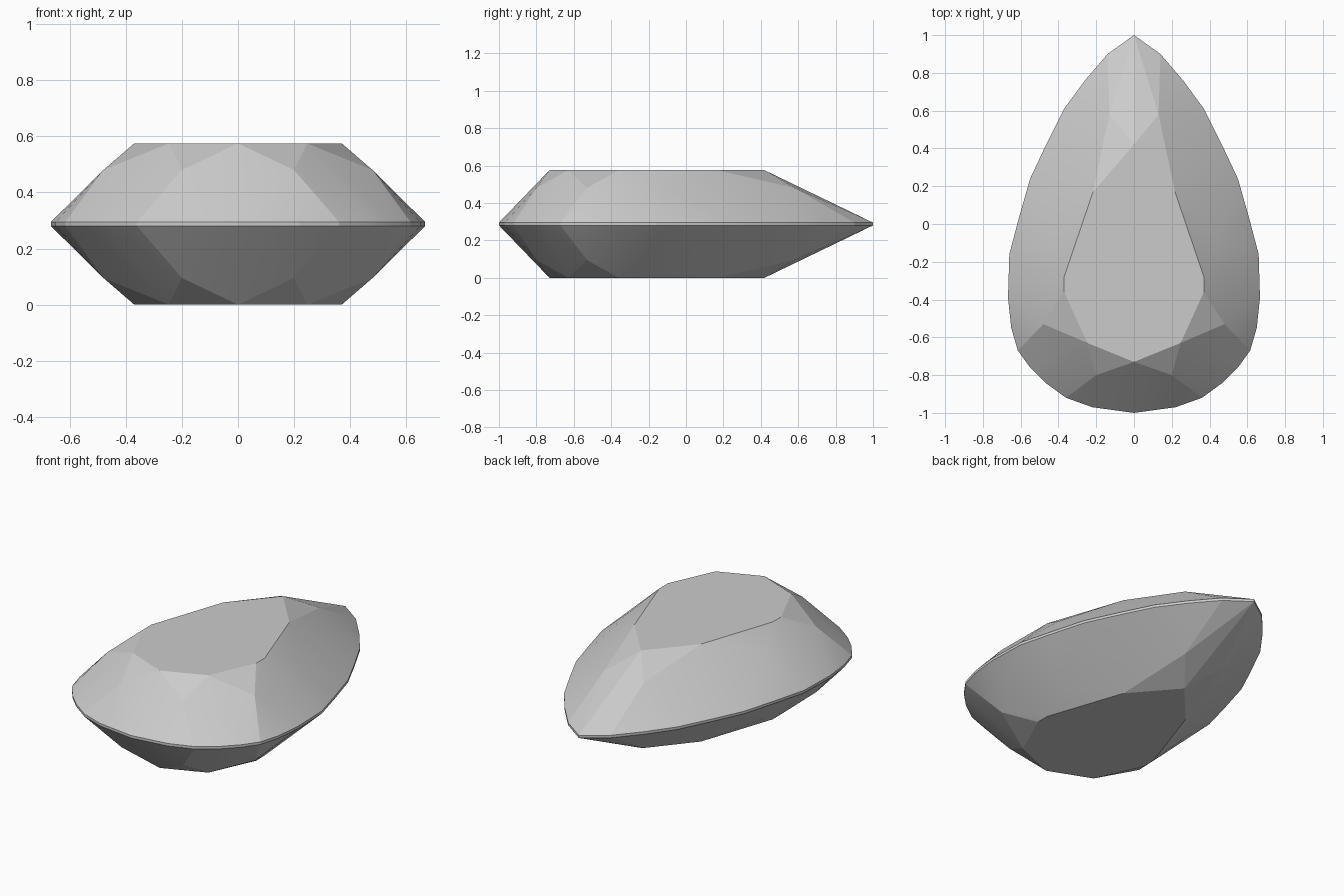
import bpy, bmesh, math

if "Cube" in bpy.data.objects:
    bpy.data.objects.remove(bpy.data.objects["Cube"])

MID = 0.2875  # height of the girdle plane

# Half outlines (x >= 0) of each ring, from the tip round to the blunt end
girdle = [(0, 1), (.14, .9), (.26, .76), (.37, .61), (.47, .41), (.55, .24),
          (.61, .03), (.66, -.16), (.667, -.39), (.65, -.55), (.615, -.67),
          (.55, -.76), (.47, -.84), (.36, -.92), (.22, -.97), (0, -1)]
facet_corners = [(.13, .58), (.445, -.1), (.48, -.53), (.2, -.8)]
table = [(0, .42), (.217, .17), (.37, -.28), (.37, -.36), (.247, -.63), (0, -.73)]

bm = bmesh.new()


def add_ring(points, offset):
    """Add a ring mirrored in x, both above and below the girdle plane."""
    for x, y in points:
        for sx in ((1, -1) if x else (1,)):
            for sz in (1, -1):
                bm.verts.new((sx * x, y, MID + sz * offset))


add_ring(girdle, 0.0075)
add_ring(facet_corners, 0.1925)
add_ring(table, MID)

# Facets: convex skin over the rings, flat areas merged
bmesh.ops.convex_hull(bm, input=bm.verts[:])
bmesh.ops.delete(bm, geom=[v for v in bm.verts if not v.link_faces], context='VERTS')
bmesh.ops.dissolve_limit(bm, angle_limit=math.radians(0.5),
                         verts=bm.verts[:], edges=bm.edges[:])
bmesh.ops.recalc_face_normals(bm, faces=bm.faces[:])

mesh = bpy.data.meshes.new("pear_cut_gem")
bm.to_mesh(mesh)
bm.free()
gem = bpy.data.objects.new("pear_cut_gem", mesh)
bpy.context.collection.objects.link(gem)

# Soft blending only between nearly flush facets
bpy.context.view_layer.objects.active = gem
gem.select_set(True)
bpy.ops.object.shade_smooth_by_angle(angle=math.radians(10))
